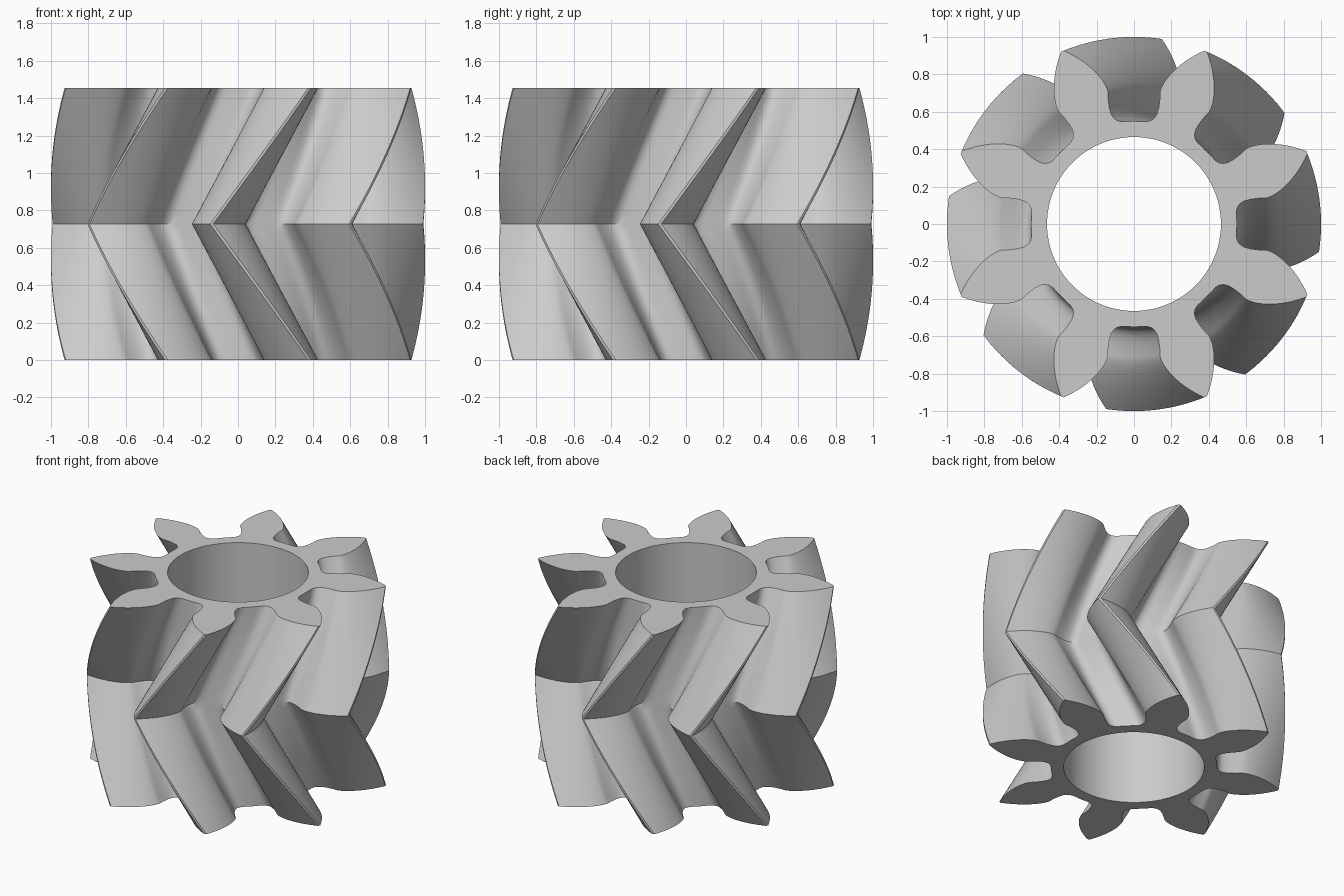
import bpy, bmesh
from math import radians, degrees, cos, sin, tan, acos, pi

cube = bpy.data.objects.get("Cube")
if cube:
    bpy.data.objects.remove(cube, do_unlink=True)

TEETH = 8
HEIGHT = 1.455
TWIST = radians(-30.6)      # turn from an end face to the middle
STEPS = 16                  # layers in each half
BORE = 0.465
BASE = 0.725                # base circle of the involute
PITCH = 360 / TEETH


def involute(r):
    a = acos(min(1, BASE / r))
    return degrees(tan(a) - a)


# Half a tooth space: radius and angle from the middle of the space
half = [(0.55, 0), (0.55, 4), (0.552, 7), (0.56, 9.2), (0.575, 10.8),
        (0.6, 11.8), (0.64, 12.0), (0.68, 11.7), (0.71, 11.3)]
half += [(r, PITCH / 2 - 11.37 + involute(r))
         for r in (BASE + (1 - BASE) * i / 12 for i in range(13))]
space = [(r, -a) for r, a in reversed(half[1:])] + half
outline = [(r, radians(a + PITCH * k)) for k in range(TEETH) for r, a in space]
bore = [(BORE, 2 * pi * i / 96) for i in range(96)]

bm = bmesh.new()


def ring(points, z, turn=0):
    return [bm.verts.new((r * cos(a + turn), r * sin(a + turn), z))
            for r, a in points]


def bridge(low, high):
    n = len(low)
    for i in range(n):
        j = (i + 1) % n
        bm.faces.new((low[i], low[j], high[j], high[i]))


def loop_edges(verts):
    return [bm.edges.get((v, verts[i - 1])) for i, v in enumerate(verts)]


# Herringbone teeth: twist in, then back out
layers = []
for s in range(2 * STEPS + 1):
    t = s / (2 * STEPS)
    layers.append(ring(outline, HEIGHT * t, TWIST * (1 - abs(2 * t - 1))))
for low, high in zip(layers, layers[1:]):
    bridge(low, high)

# Straight bore
bore_low, bore_high = ring(bore, 0), ring(bore, HEIGHT)
bridge(bore_high, bore_low)

# Flat end faces with the bore as a hole
for outer, inner, side in ((layers[0], bore_low, -1), (layers[-1], bore_high, 1)):
    bmesh.ops.triangle_fill(bm, use_beauty=True, normal=(0, 0, side),
                            edges=loop_edges(outer) + loop_edges(inner))
bmesh.ops.recalc_face_normals(bm, faces=bm.faces[:])

mesh = bpy.data.meshes.new("herringbone_gear")
bm.to_mesh(mesh)
bm.free()
gear = bpy.data.objects.new("herringbone_gear", mesh)
bpy.context.collection.objects.link(gear)

# Plain grey
grey = bpy.data.materials.new("light_grey")
grey.use_nodes = True
colour = (0.6, 0.6, 0.6, 1)
grey.diffuse_color = colour
grey.node_tree.nodes["Principled BSDF"].inputs["Base Color"].default_value = colour
mesh.materials.append(grey)

bpy.ops.object.select_all(action="DESELECT")
gear.select_set(True)
bpy.context.view_layer.objects.active = gear
bpy.ops.object.shade_smooth_by_angle(angle=radians(30))
